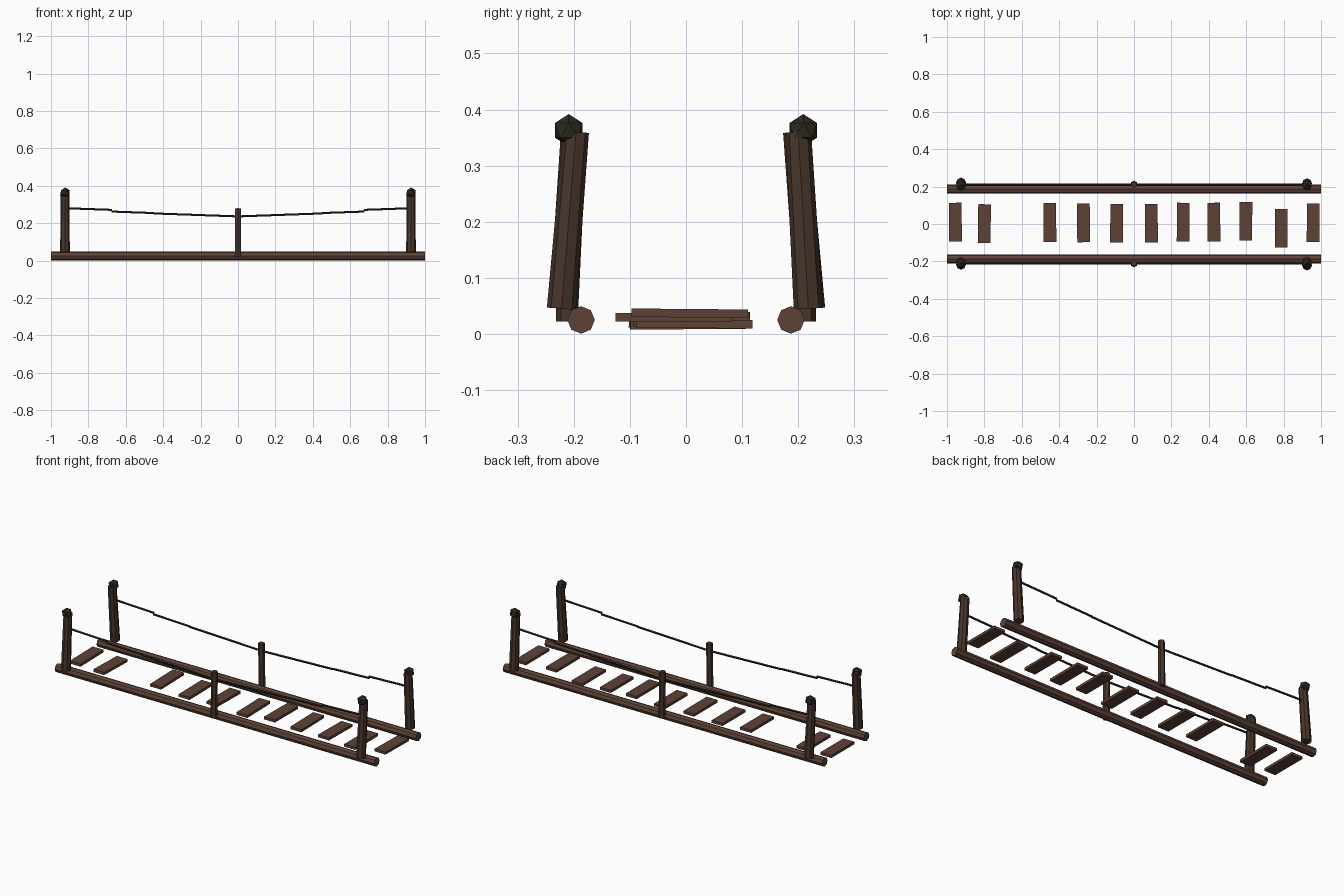
import bpy
from math import radians, atan2
from mathutils import Vector

if "Cube" in bpy.data.objects:
    bpy.data.objects.remove(bpy.data.objects["Cube"])


def material(name, rgb):
    m = bpy.data.materials.new(name)
    m.diffuse_color = (*rgb, 1)
    m.use_nodes = True
    m.node_tree.nodes["Principled BSDF"].inputs["Base Color"].default_value = m.diffuse_color
    return m


WOOD = material("wood", (0.11, 0.055, 0.037))
DARK_WOOD = material("dark_wood", (0.065, 0.036, 0.024))
ROPE = material("rope", (0.025, 0.022, 0.013))


def finish(name, mat):
    ob = bpy.context.object
    ob.name = name
    ob.data.materials.append(mat)
    return ob


def rod(name, a, b, r1, r2, sides, mat):
    """Straight faceted rod from a to b."""
    a, b = Vector(a), Vector(b)
    d = b - a
    bpy.ops.mesh.primitive_cone_add(
        vertices=sides, radius1=r1, radius2=r2, depth=d.length,
        location=(a + b) / 2, rotation=d.to_track_quat('Z', 'Y').to_euler())
    return finish(name, mat)


# Planks: x, y, z, small tilt about x (one is missing from the row)
planks = [(-0.955, 0.01, 0.024, 0.5), (-0.8, 0.002, 0.018, -0.8),
          (-0.45, 0.008, 0.030, 0.6), (-0.27, 0.006, 0.020, 0.4),
          (-0.093, 0.004, 0.026, -0.5), (0.093, 0.004, 0.016, 0.5),
          (0.263, 0.01, 0.032, -0.3), (0.427, 0.01, 0.022, 0.6),
          (0.598, 0.015, 0.018, -0.4), (0.787, -0.022, 0.030, 0.0),
          (0.958, 0.007, 0.037, -0.5)]
for i, (x, y, z, tilt) in enumerate(planks):
    bpy.ops.mesh.primitive_cube_add(size=1, location=(x, y, z),
                                    rotation=(radians(tilt), 0, radians(tilt)))
    ob = finish(f"plank_{i + 1}", WOOD)
    ob.scale = (0.068, 0.207, 0.015)

for side, s in (("front", -1), ("back", 1)):
    # Long side beam
    rod(f"{side}_beam", (-1, s * 0.187, 0.025), (1, s * 0.187, 0.025),
        0.0245, 0.0245, 8, WOOD)

    # Leaning end posts with knob caps
    for end, e in (("left", -1), ("right", 1)):
        lean = 0.013 if s * e < 0 else 0.009
        rod(f"{side}_{end}_post",
            (e * 0.925, s * (0.209 + lean), 0.045),
            (e * 0.925, s * (0.209 - lean), 0.36), 0.026, 0.023, 8, DARK_WOOD)
        bpy.ops.mesh.primitive_ico_sphere_add(
            subdivisions=1, radius=0.029, location=(e * 0.925, s * 0.209, 0.363))
        finish(f"{side}_{end}_post_cap", ROPE)

    # Short middle post
    rod(f"{side}_middle_post", (0, s * 0.214, 0.022), (0, s * 0.21, 0.28),
        0.018, 0.017, 6, DARK_WOOD)

    # Sagging handrail rope made of straight pieces
    heights = [0.275, 0.258, 0.248, 0.240]
    for i in range(8):
        x = -0.7875 + i * 0.225
        z = heights[min(i, 7 - i)]
        slope = 0.004 * (1 if i > 3 else -1)
        rod(f"{side}_rope_{i + 1}", (x - 0.113, s * 0.21, z - slope),
            (x + 0.113, s * 0.21, z + slope), 0.006, 0.006, 5, ROPE)
